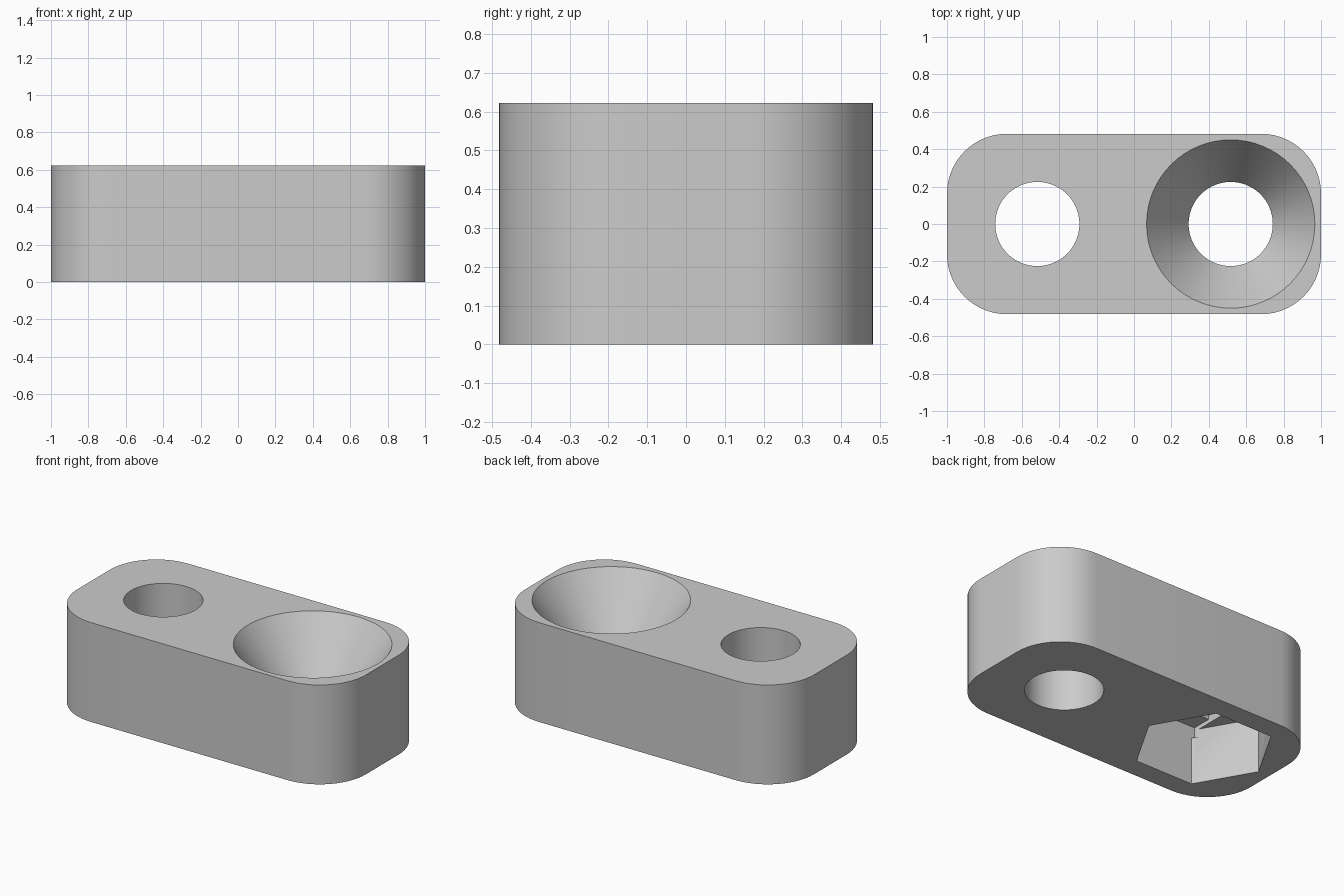
import bpy, bmesh, math

cube = bpy.data.objects.get("Cube")
if cube:
    bpy.data.objects.remove(cube, do_unlink=True)

LENGTH, WIDTH, HEIGHT, CORNER = 2.0, 0.964, 0.622, 0.32
HOLE_X, HOLE_R = 0.517, 0.225
SINK_R, SINK_DEPTH = 0.45, 0.335
NUT_R, NUT_DEPTH, STEP = 0.405, 0.35, 0.025

grey = bpy.data.materials.new("plain grey")
grey.use_nodes = True
grey.diffuse_color = (0.6, 0.6, 0.6, 1)
grey.node_tree.nodes["Principled BSDF"].inputs["Base Color"].default_value = (0.6, 0.6, 0.6, 1)


def circle(radius, sides=64, x=0.0, y=0.0):
    return [(x + radius * math.cos(2 * math.pi * i / sides),
             y + radius * math.sin(2 * math.pi * i / sides)) for i in range(sides)]


def rectangle(hx, hy, x=0.0):
    return [(x - hx, -hy), (x + hx, -hy), (x + hx, hy), (x - hx, hy)]


def rounded_rectangle(hx, hy, radius, steps=14):
    points = []
    for k, (sx, sy) in enumerate([(1, 1), (-1, 1), (-1, -1), (1, -1)]):
        for i in range(steps + 1):
            a = math.pi / 2 * (k + i / steps)
            points.append((sx * (hx - radius) + radius * math.cos(a),
                           sy * (hy - radius) + radius * math.sin(a)))
    return points


def loft(name, sections):
    """Closed solid through (outline, z) sections with equal point counts."""
    bm = bmesh.new()
    rings = [[bm.verts.new((x, y, z)) for x, y in outline] for outline, z in sections]
    n = len(rings[0])
    for low, high in zip(rings, rings[1:]):
        for i in range(n):
            j = (i + 1) % n
            bm.faces.new((low[i], low[j], high[j], high[i]))
    bm.faces.new(rings[0][::-1])
    bm.faces.new(rings[-1])
    bmesh.ops.recalc_face_normals(bm, faces=bm.faces)
    mesh = bpy.data.meshes.new(name)
    bm.to_mesh(mesh)
    bm.free()
    mesh.materials.append(grey)
    obj = bpy.data.objects.new(name, mesh)
    bpy.context.collection.objects.link(obj)
    return obj


# Rounded block
outline = rounded_rectangle(LENGTH / 2, WIDTH / 2, CORNER)
block = loft("block", [(outline, 0), (outline, HEIGHT)])

# Countersunk hole, with the cone carried a little past the top face
over = 0.05
slope = (SINK_R - HOLE_R) / SINK_DEPTH
sink_hole = circle(HOLE_R, x=HOLE_X)
sink_cutter = loft("countersink_cutter", [
    (sink_hole, -over),
    (sink_hole, HEIGHT - SINK_DEPTH),
    (circle(SINK_R + slope * over, x=HOLE_X), HEIGHT + over)])

# Hexagonal nut pocket, with a slot and a square stepping up to the round hole
nut = circle(NUT_R, 6, x=-HOLE_X)
nut_cutter = loft("nut_pocket_cutter", [(nut, -over), (nut, NUT_DEPTH)])
slot = rectangle(HOLE_R, NUT_R * math.cos(math.pi / 6), -HOLE_X)
slot_cutter = loft("slot_cutter", [(slot, NUT_DEPTH - over), (slot, NUT_DEPTH + STEP)])
square = rectangle(HOLE_R, HOLE_R, -HOLE_X)
square_cutter = loft("square_cutter", [(square, NUT_DEPTH - over), (square, NUT_DEPTH + 2 * STEP)])
bolt_hole = circle(HOLE_R, x=-HOLE_X)
bolt_cutter = loft("bolt_hole_cutter", [(bolt_hole, NUT_DEPTH - over), (bolt_hole, HEIGHT + over)])

# Cut the holes and bake the result
cutters = [sink_cutter, nut_cutter, slot_cutter, square_cutter, bolt_cutter]
for cutter in cutters:
    cut = block.modifiers.new(cutter.name, 'BOOLEAN')
    cut.operation = 'DIFFERENCE'
    cut.solver = 'EXACT'
    cut.object = cutter
bpy.context.view_layer.update()
baked = bpy.data.meshes.new_from_object(block.evaluated_get(bpy.context.evaluated_depsgraph_get()))
block.modifiers.clear()
block.data = baked
for cutter in cutters:
    bpy.data.objects.remove(cutter, do_unlink=True)

# Smooth walls with crisp rims
bpy.ops.object.select_all(action='DESELECT')
block.select_set(True)
bpy.context.view_layer.objects.active = block
bpy.ops.object.shade_smooth_by_angle(angle=math.radians(30))
